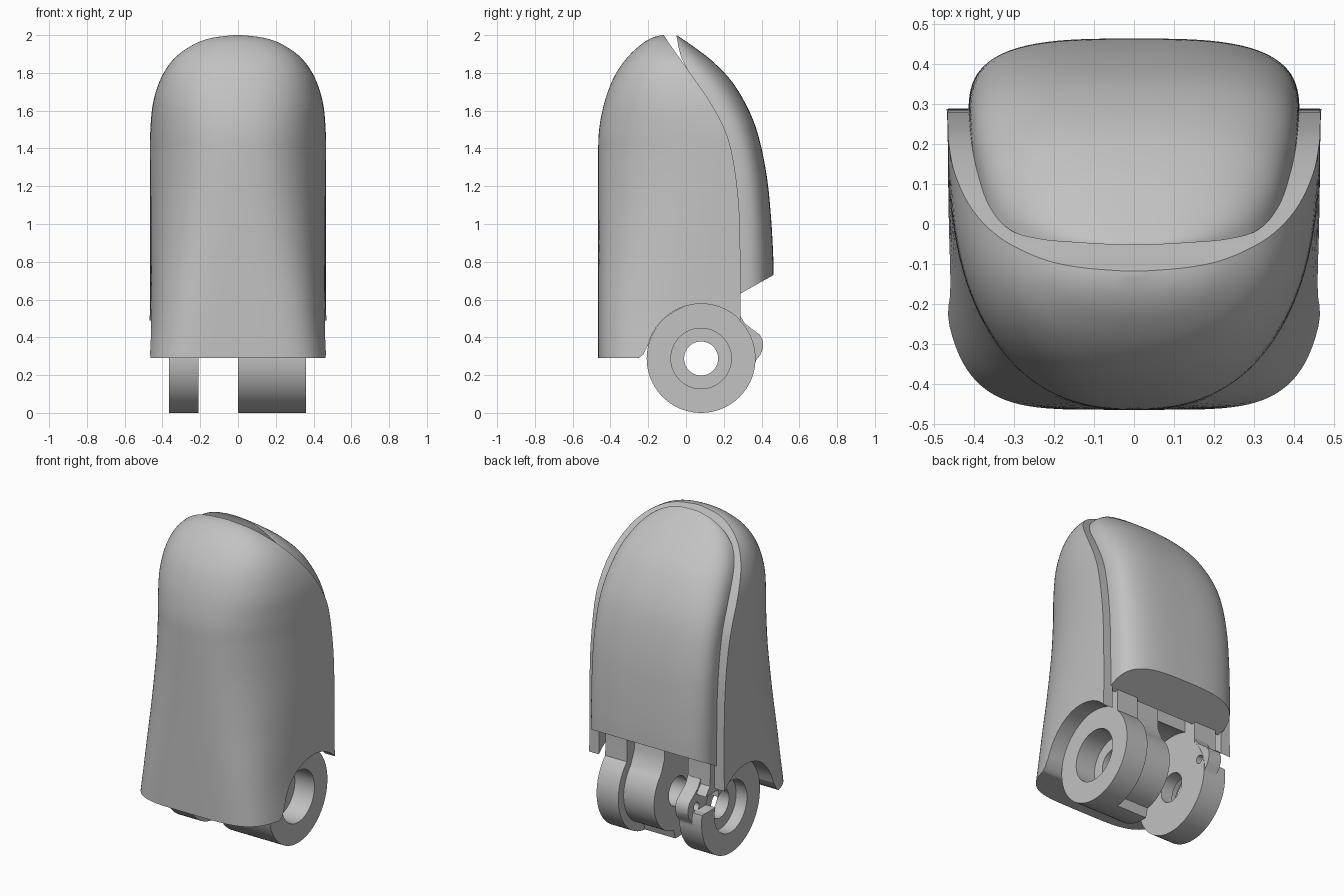
import bpy, bmesh, math
from mathutils import Matrix

if "Cube" in bpy.data.objects:
    bpy.data.objects.remove(bpy.data.objects["Cube"])

HY, HZ, HR = 0.08, 0.288, 0.288      # hinge centre and radius

grey = bpy.data.materials.new("plain grey")
grey.diffuse_color = (0.54, 0.54, 0.54, 1)
grey.use_nodes = True
grey.node_tree.nodes["Principled BSDF"].inputs["Base Color"].default_value = grey.diffuse_color


def finish(name, bm):
    bmesh.ops.recalc_face_normals(bm, faces=bm.faces)
    me = bpy.data.meshes.new(name)
    bm.to_mesh(me)
    bm.free()
    me.materials.append(grey)
    ob = bpy.data.objects.new(name, me)
    bpy.context.collection.objects.link(ob)
    return ob


def spline(rows, steps):
    """Catmull-Rom through rows of numbers."""
    out = []
    for i in range(len(rows) - 1):
        p = [rows[max(0, min(len(rows) - 1, i + k))] for k in (-1, 0, 1, 2)]
        for s in range(steps):
            t = s / steps
            out.append([0.5 * (2 * b + (c - a) * t + (2 * a - 5 * b + 4 * c - d) * t * t
                               + (3 * b - a - 3 * c + d) * t ** 3)
                        for a, b, c, d in zip(*p)])
    return out + [list(rows[-1])]


def loft(name, rows, slant=None):
    """Stack half-superellipse sections: rows of z, half width, flat side y, round side y, power."""
    bm = bmesh.new()
    rings, N = [], 64
    for k, (z, w, c, f, n) in enumerate(spline(rows, 5)):
        ring = []
        for i in range(N + 1):
            a = math.pi * i / N
            co, si = math.cos(a), math.sin(a)
            x = w * math.copysign(abs(co) ** (2 / n), co)
            y = c + (f - c) * abs(si) ** (2 / n)
            ring.append(bm.verts.new((x, y, slant(y) if slant and k == 0 else z)))
        rings.append(ring)
    for a, b in zip(rings, rings[1:]):
        for i in range(N + 1):
            j = (i + 1) % (N + 1)
            bm.faces.new((a[i], a[j], b[j], b[i]))
    bm.faces.new(rings[0])
    bm.faces.new(rings[-1])
    return finish(name, bm)


def prism(name, pts, x0, x1):
    """Extrude a side-view (y, z) outline along x."""
    bm = bmesh.new()
    a = [bm.verts.new((x0, y, z)) for y, z in pts]
    b = [bm.verts.new((x1, y, z)) for y, z in pts]
    bm.faces.new(a)
    bm.faces.new(b)
    for i in range(len(pts)):
        j = (i + 1) % len(pts)
        bm.faces.new((a[i], a[j], b[j], b[i]))
    return finish(name, bm)


def rod(name, r, x0, x1, y=HY, z=HZ):
    bm = bmesh.new()
    m = Matrix.Translation(((x0 + x1) / 2, y, z)) @ Matrix.Rotation(math.pi / 2, 4, 'Y')
    bmesh.ops.create_cone(bm, cap_ends=True, segments=72, radius1=r, radius2=r,
                          depth=abs(x1 - x0), matrix=m)
    return finish(name, bm)


def box(name, x, y, z):
    return prism(name, [(y[0], z[0]), (y[1], z[0]), (y[1], z[1]), (y[0], z[1])], *x)


def combine(ob, other, op='DIFFERENCE'):
    mod = ob.modifiers.new("cut", 'BOOLEAN')
    mod.operation, mod.object, mod.solver = op, other, 'EXACT'
    bpy.context.view_layer.objects.active = ob
    bpy.ops.object.modifier_apply(modifier=mod.name)
    bpy.data.objects.remove(other)


def lug_outline(back_r=HR, neck_y=0.282):
    """Disc with a neck that rises into the shell."""
    pts = []
    for d in range(110, 406, 5):
        a = math.radians(d)
        r = back_r if d > 275 else HR
        pts.append((HY + r * math.cos(a), HZ + r * math.sin(a)))
    return pts + [(neck_y, 0.54), (neck_y, 0.68), (-0.02, 0.68)]


# Front shell: boxy at the base, round at the tip, with a flat rim at the back
shell = loft("front_shell", [
    (0.29, 0.486, 0.288, -0.465, 4.7),
    (0.52, 0.467, 0.288, -0.465, 4.2),
    (0.80, 0.465, 0.288, -0.465, 3.3),
    (1.10, 0.466, 0.280, -0.465, 2.7),
    (1.35, 0.466, 0.248, -0.465, 2.45),
    (1.50, 0.464, 0.205, -0.460, 2.4),
    (1.65, 0.448, 0.125, -0.430, 2.4),
    (1.78, 0.404, 0.035, -0.380, 2.35),
    (1.88, 0.334, -0.035, -0.312, 2.3),
    (1.95, 0.236, -0.085, -0.238, 2.2),
    (1.985, 0.140, -0.108, -0.180, 2.1),
    (2.0, 0.02, -0.118, -0.130, 2.0)])
combine(shell, rod("hinge_clearance", 0.2895, -0.6, 0.6))
combine(shell, rod("middle_clearance", 0.33, -0.21, 0.0))
combine(shell, box("back_recess", (-0.40, 0.40), (0.2, 0.5), (0.4, 0.67)))
combine(shell, prism("bottom_round", [(-0.27, 0.28), (-0.19, 0.28), (-0.19, 0.37),
                                      (-0.212, 0.34), (-0.225, 0.31), (-0.245, 0.295)], -0.6, 0.6))

# Soft pad on the back with a sloping lower face
pad = loft("finger_pad", [
    (0.73, 0.412, 0.265, 0.464, 3.2),
    (0.85, 0.414, 0.265, 0.461, 3.2),
    (1.05, 0.414, 0.264, 0.449, 3.2),
    (1.25, 0.413, 0.250, 0.428, 3.2),
    (1.45, 0.409, 0.210, 0.388, 3.1),
    (1.60, 0.398, 0.140, 0.334, 3.0),
    (1.75, 0.368, 0.050, 0.246, 2.8),
    (1.86, 0.310, -0.015, 0.142, 2.6),
    (1.93, 0.235, -0.038, 0.052, 2.4),
    (1.975, 0.150, -0.046, -0.012, 2.2),
    (1.998, 0.05, -0.052, -0.046, 2.0)], slant=lambda y: 0.63 + (y - 0.285) * 0.56)

# Right knuckle: full disc outside, slimmer barrel inside
knuckle = prism("right_knuckle", lug_outline(), 0.21, 0.36)
barrel = prism("right_barrel", lug_outline(0.235, 0.21), 0.0, 0.212)
for part in (knuckle, barrel):
    combine(part, rod("bore", 0.09, -0.6, 0.6))
combine(knuckle, rod("counterbore", 0.16, 0.225, 0.6))

# Left lug with a rounded eyelet for a cord
lug = prism("left_lug", lug_outline(), -0.365, -0.21)
combine(lug, prism("eyelet", [(0.2, 0.54), (0.284, 0.52), (0.31, 0.475), (0.355, 0.44),
                              (0.39, 0.415), (0.406, 0.385), (0.408, 0.345), (0.395, 0.31),
                              (0.372, 0.28), (0.36, 0.24), (0.24, 0.3)], -0.30, -0.212), 'UNION')
combine(lug, rod("eyelet_hole", 0.026, -0.6, 0.0, 0.325, 0.365))
combine(lug, rod("bore", 0.09, -0.6, 0.6))
combine(lug, rod("counterbore", 0.16, -0.6, -0.29))
combine(lug, box("slot", (-0.6, -0.30), (0.2, 0.5), (0.34, 0.44)))

# Smooth shading with crisp edges
for ob in (shell, pad, knuckle, barrel, lug):
    bpy.ops.object.select_all(action='DESELECT')
    ob.select_set(True)
    bpy.context.view_layer.objects.active = ob
    bpy.ops.object.shade_smooth_by_angle(angle=math.radians(35))
